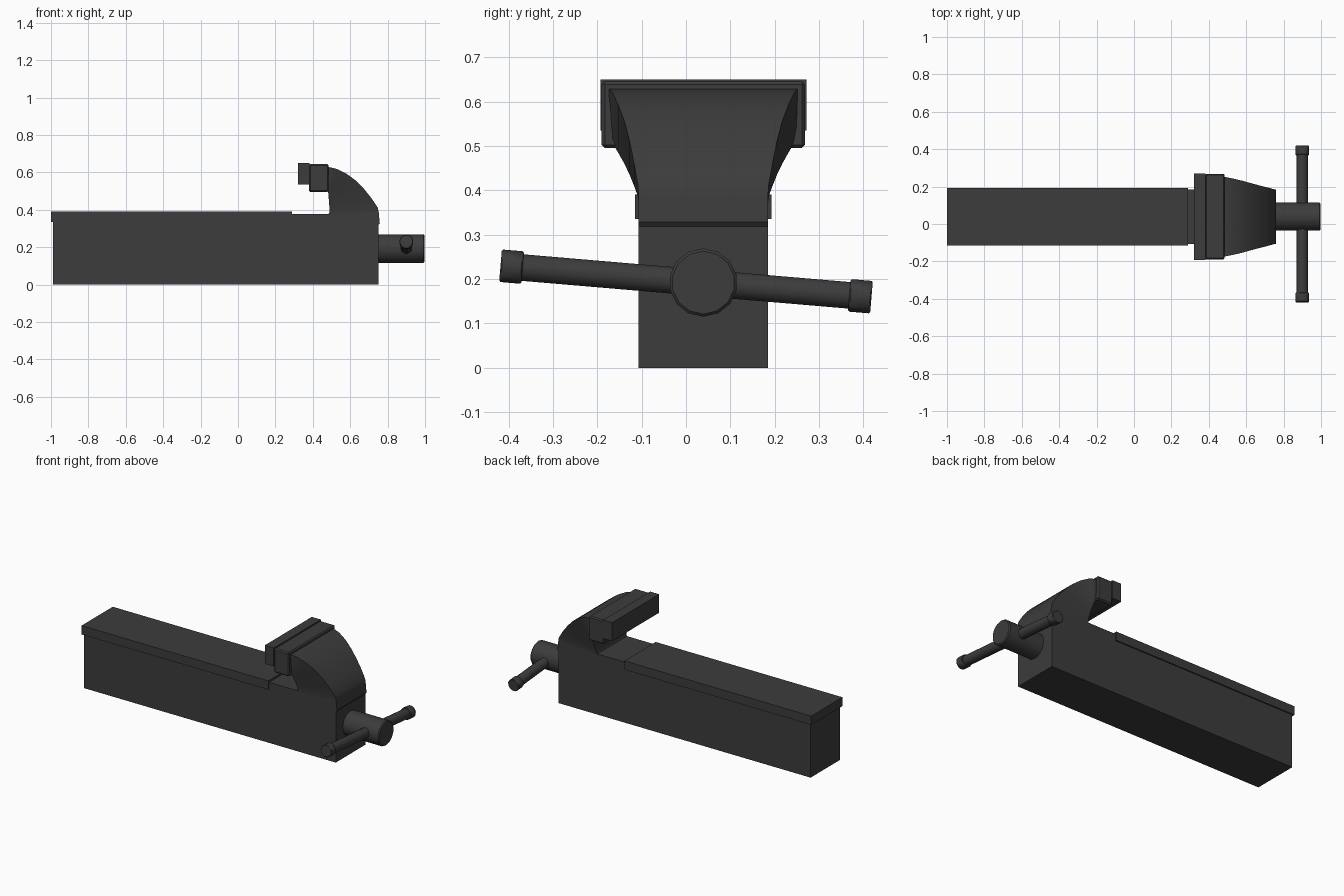
import bpy, bmesh, math
from mathutils import Vector

if "Cube" in bpy.data.objects:
    bpy.data.objects.remove(bpy.data.objects["Cube"])

CY = 0.039  # centre line of the vise body
dark = bpy.data.materials.new("dark_steel")
dark.diffuse_color = (0.045, 0.045, 0.045, 1)
dark.use_nodes = True
dark.node_tree.nodes["Principled BSDF"].inputs["Base Color"].default_value = dark.diffuse_color


def finish(bm, name, smooth=False, bevel=0.0):
    bmesh.ops.recalc_face_normals(bm, faces=bm.faces)
    me = bpy.data.meshes.new(name)
    bm.to_mesh(me)
    bm.free()
    ob = bpy.data.objects.new(name, me)
    bpy.context.collection.objects.link(ob)
    me.materials.append(dark)
    if bevel:
        m = ob.modifiers.new("edge_bevel", 'BEVEL')
        m.width = bevel
        m.segments = 1
        m.limit_method = 'ANGLE'
    if smooth:
        bpy.ops.object.select_all(action='DESELECT')
        ob.select_set(True)
        bpy.context.view_layer.objects.active = ob
        bpy.ops.object.shade_smooth_by_angle(angle=math.radians(32))
    return ob


def loft(name, rings, smooth=False, bevel=0.0):
    bm = bmesh.new()
    loops = [[bm.verts.new(p) for p in r] for r in rings]
    n = len(loops[0])
    for a, b in zip(loops, loops[1:]):
        for i in range(n):
            j = (i + 1) % n
            bm.faces.new((a[i], a[j], b[j], b[i]))
    bm.faces.new(loops[0])
    bm.faces.new(loops[-1])
    return finish(bm, name, smooth, bevel)


def extrude_xz(name, profile, half_width, bevel=0.0):
    return loft(name, [[(x, CY + s * half_width, z) for x, z in profile]
                       for s in (-1, 1)], bevel=bevel)


def rod(name, a, b, radius, sides, bevel=0.0):
    a, b = Vector(a), Vector(b)
    rot = (b - a).to_track_quat('Z', 'Y')
    ring = [rot @ Vector((radius * math.cos(t), radius * math.sin(t), 0))
            for t in (2 * math.pi * (i + 0.5) / sides for i in range(sides))]
    return loft(name, [[p + v for v in ring] for p in (a, b)], True, bevel)


# Main body with the small lip on its front end
extrude_xz("body", [(-0.99, 0), (0.75, 0), (0.75, 0.318), (0.758, 0.328),
                    (0.752, 0.39), (0.748, 0.408), (0.485, 0.378), (-0.99, 0.378)], 0.146)

# Slide cover plate overhanging the body
extrude_xz("slide_cover", [(-1, 0.335), (0.29, 0.335), (0.29, 0.39), (-1, 0.39)], 0.154)

# Curved flared jaw arm: inner x, z, outer x, z, half width
stations = [(0.478, 0.370, 0.751, 0.39, 0.146), (0.488, 0.385, 0.748, 0.41, 0.147),
            (0.489, 0.410, 0.715, 0.46, 0.156), (0.487, 0.435, 0.675, 0.51, 0.166),
            (0.485, 0.460, 0.630, 0.556, 0.178), (0.483, 0.485, 0.580, 0.593, 0.192),
            (0.481, 0.505, 0.530, 0.618, 0.204), (0.470, 0.520, 0.488, 0.628, 0.212),
            (0.450, 0.520, 0.450, 0.628, 0.212)]
loft("jaw_arm", [[(xi, CY - w, zi), (xo, CY - w, zo), (xo, CY + w, zo), (xi, CY + w, zi)]
                 for xi, zi, xo, zo, w in stations], smooth=True)

# Jaw block and gripping plate
extrude_xz("jaw_block", [(0.38, 0.495), (0.485, 0.495), (0.485, 0.645), (0.38, 0.645)],
           0.229, bevel=0.007)
extrude_xz("jaw_plate", [(0.32, 0.535), (0.382, 0.535), (0.382, 0.65), (0.32, 0.65)], 0.232)

# Screw head
rod("screw_head", (0.74, CY, 0.192), (0.997, CY, 0.192), 0.077, 14, bevel=0.006)

# Tilted handle bar with end caps
HX = 0.90
left, right = Vector((HX, -0.418, 0.230)), Vector((HX, 0.418, 0.159))
d = (right - left).normalized()
rod("handle_bar", left + d * 0.02, right - d * 0.02, 0.031, 12)
for name, end, s in (("handle_cap_left", left, 1), ("handle_cap_right", right, -1)):
    rod(name, end, end + d * s * 0.05, 0.038, 12, bevel=0.003)
